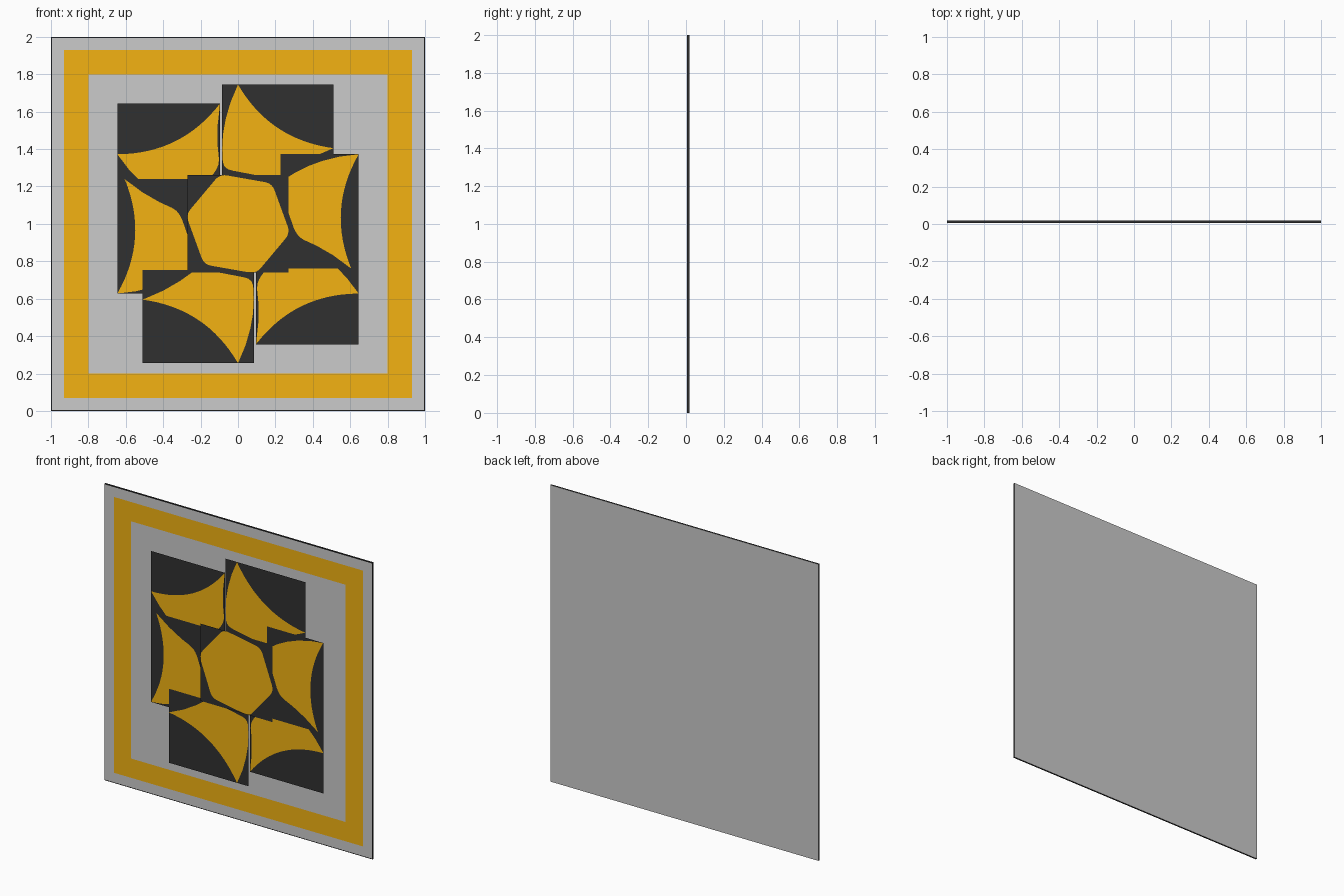
import bpy, bmesh
from math import sin, cos, radians, hypot
from mathutils import Vector

if "Cube" in bpy.data.objects:
    bpy.data.objects.remove(bpy.data.objects["Cube"])


def material(name, rgb):
    m = bpy.data.materials.new(name)
    m.diffuse_color = (*rgb, 1)
    m.use_nodes = True
    m.node_tree.nodes["Principled BSDF"].inputs["Base Color"].default_value = m.diffuse_color
    return m


GOLD = material("gold", (0.9, 0.45, 0.006))
DARK = material("dark", (0.03, 0.03, 0.03))
CZ = 1.0  # height of the pattern centre


def mesh_object(name, bm, *mats):
    me = bpy.data.meshes.new(name)
    bm.to_mesh(me)
    bm.free()
    for m in mats:
        me.materials.append(m)
    ob = bpy.data.objects.new(name, me)
    bpy.context.collection.objects.link(ob)
    return ob


def sheet(name, pts, y, mat):
    """Flat front-facing sheet from (x, z) points around the centre."""
    bm = bmesh.new()
    f = bm.faces.new([bm.verts.new((x, y, CZ + z)) for x, z in pts])
    f.normal_update()
    if f.normal.y > 0:
        f.normal_flip()
    bmesh.ops.triangulate(bm, faces=[f])
    return mesh_object(name, bm, mat)


def rect(x0, x1, z0, z1):
    return [(x0, z0), (x1, z0), (x1, z1), (x0, z1)]


def bounds(pts):
    xs, zs = zip(*pts)
    return rect(min(xs), max(xs), min(zs), max(zs))


def rotate(pts, deg):
    c, s = cos(radians(deg)), sin(radians(deg))
    return [(x * c - z * s, x * s + z * c) for x, z in pts]


def arc(a, b, sag, n=16):
    """Shallow curve from a to b, bulging towards the pattern centre."""
    a, b = Vector(a), Vector(b)
    d = (b - a).normalized()
    inward = Vector((d.y, -d.x))
    return [tuple(a.lerp(b, i / n) + inward * sag * 4 * (i / n) * (1 - i / n))
            for i in range(n + 1)]


# Backing panel: grey faces, dark edges and a hairline dark rim on the front
bm = bmesh.new()
bmesh.ops.create_cube(bm, size=1)
for v in bm.verts:
    v.co = (v.co.x * 2, 0.012 + v.co.y * 0.011, CZ + v.co.z * 2)
bm.normal_update()
front = [f for f in bm.faces if f.normal.y < -0.5]
for f in bm.faces:
    f.material_index = 0 if abs(f.normal.y) > 0.5 else 1
ring = bmesh.ops.inset_region(bm, faces=front, thickness=0.007)
for f in ring["faces"]:
    f.material_index = 1
mesh_object("backing_panel", bm, None, DARK)

# Gold square border
bm = bmesh.new()
corners = [(-1, -1), (1, -1), (1, 1), (-1, 1)]
outer = [bm.verts.new((x * 0.93, 0.0045, CZ + z * 0.93)) for x, z in corners]
inner = [bm.verts.new((x * 0.80, 0.0045, CZ + z * 0.80)) for x, z in corners]
for i in range(4):
    j = (i + 1) % 4
    bm.faces.new((outer[i], outer[j], inner[j], inner[i]))
mesh_object("gold_border", bm, GOLD)

# Petal outline: concave outer arc, curved sides and rounded inner corners
petal = arc((0, 0.745), (0.51, 0.405), 0.075) + [
    (0.40, 0.357), (0.31, 0.305), (0.25, 0.262), (0.225, 0.25), (0.20, 0.246),
    (0.17, 0.247), (-0.03, 0.285), (-0.055, 0.293), (-0.072, 0.307),
    (-0.081, 0.33), (-0.085, 0.40), (-0.08, 0.48), (-0.066, 0.56), (-0.04, 0.65)]

# Six petals, each on its own dark card, stacked at slightly different depths
layout = [("top", 0, -0.010), ("upper_left", 60, -0.003), ("left", 120, -0.006),
          ("bottom", 180, -0.009), ("lower_right", 240, -0.009),
          ("right", 300, -0.0125)]
for name, deg, y in layout:
    pts = rotate(petal, deg)
    sheet(name + "_card", bounds(pts), y, DARK)
    sheet(name + "_petal", pts, y - 0.001, GOLD)

# Central rounded hexagon on its card
hexagon = []
tips = [Vector((cos(radians(50 + 60 * k)), sin(radians(50 + 60 * k)))) * 0.283
        for k in range(6)]
for k in range(6):
    p, q, r = tips[k - 1], tips[k], tips[(k + 1) % 6]
    a, b = q.lerp(p, 0.14), q.lerp(r, 0.14)
    for i in range(6):
        t = i / 5
        hexagon.append(tuple(a.lerp(q, t).lerp(q.lerp(b, t), t)))
sheet("centre_card", bounds(hexagon), -0.0165, DARK)
sheet("centre_hexagon", hexagon, -0.0175, GOLD)
